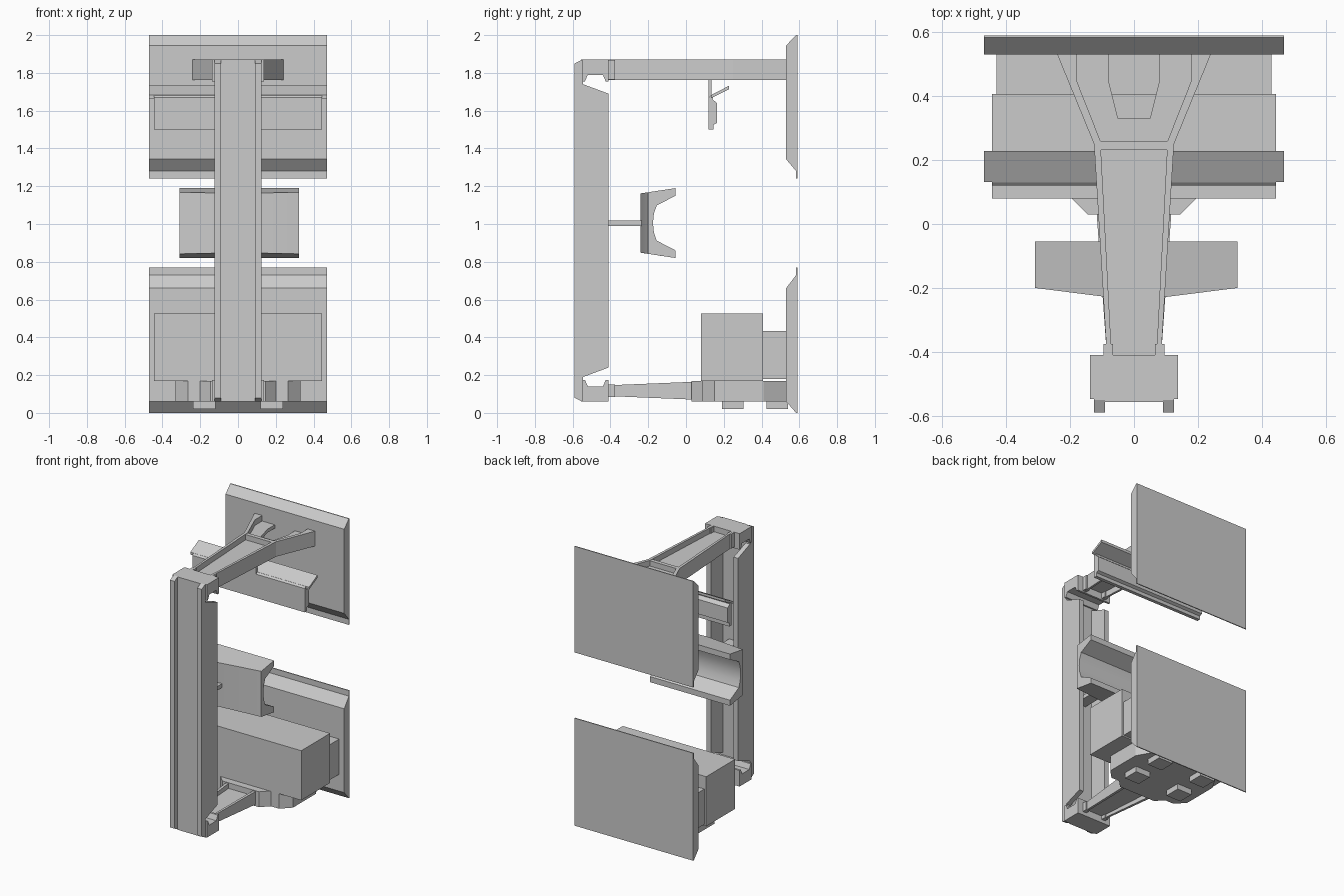
import bpy, bmesh
from mathutils import Vector

if "Cube" in bpy.data.objects:
    bpy.data.objects.remove(bpy.data.objects["Cube"])

MID = 0.965  # mirror height of the column and end caps


def prism(name, pts, a, b, axis="X"):
    """Extrude a closed outline: (y,z) along X or (x,y) along Z."""
    bm = bmesh.new()
    to3 = (lambda p, t: (t, p[0], p[1])) if axis == "X" else (lambda p, t: (p[0], p[1], t))
    face = bm.faces.new([bm.verts.new(to3(p, a)) for p in pts])
    ext = bmesh.ops.extrude_face_region(bm, geom=[face])
    move = Vector((b - a, 0, 0)) if axis == "X" else Vector((0, 0, b - a))
    bmesh.ops.translate(bm, vec=move, verts=[v for v in ext["geom"] if isinstance(v, bmesh.types.BMVert)])
    bmesh.ops.recalc_face_normals(bm, faces=bm.faces)
    me = bpy.data.meshes.new(name)
    bm.to_mesh(me)
    bm.free()
    ob = bpy.data.objects.new(name, me)
    bpy.context.collection.objects.link(ob)
    return ob


def box(name, x0, x1, y0, y1, z0, z1):
    return prism(name, [(x0, y0), (x1, y0), (x1, y1), (x0, y1)], z0, z1, "Z")


def flip_x(pts):
    return [(-x, y) for x, y in pts]


def both(half):
    """Complete a half outline across x = 0."""
    return half + flip_x(half)[::-1]


def flip_z(pts, mid):
    return [(y, 2 * mid - z) for y, z in pts]


# Wall panels with bevelled edges
panel = [(0.59, 1.24), (0.59, 2.0), (0.583, 2.0), (0.53, 1.945), (0.53, 1.343), (0.583, 1.28), (0.583, 1.24)]
prism("upper_back_panel", panel, -0.47, 0.47)
lower_panel = [(0.59, 0), (0.59, 0.77), (0.583, 0.77), (0.583, 0.73), (0.53, 0.66), (0.53, 0.06), (0.583, 0)]
prism("lower_back_panel", lower_panel, -0.47, 0.47)

# Front column: two side rails, a recessed face and notched end caps
rail = [(-0.59, 0.08), (-0.55, 0.06), (-0.545, 0.06), (-0.545, 0.19), (-0.41, 0.24)]
rail += flip_z(rail, MID)[::-1]
for s, side in ((-1, "left"), (1, "right")):
    prism("column_rail_" + side, rail, s * 0.09, s * 0.125)
box("column_face", -0.09, 0.09, -0.557, -0.545, 0.06, 1.87)
cap = [(-0.547, 1.87), (-0.41, 1.87), (-0.41, 1.755), (-0.425, 1.755), (-0.44, 1.79),
       (-0.52, 1.79), (-0.535, 1.755), (-0.547, 1.755)]
prism("column_top_cap", cap, -0.137, 0.137)
prism("column_bottom_cap", flip_z(cap, MID), -0.137, 0.137)

# Upper forked arm
fork = [(0.085, -0.41), (0.125, 0.25), (0.24, 0.53), (0.18, 0.53), (0.18, 0.45), (0.105, 0.26), (0.07, -0.41)]
for pts, side in ((fork, "right"), (flip_x(fork), "left")):
    prism("upper_arm_rail_" + side, pts, 1.763, 1.87, "Z")
prism("upper_arm_web", both([(0.073, -0.41), (0.106, 0.25)]), 1.805, 1.83, "Z")
prism("upper_arm_crossbar", both([(0.104, 0.232), (0.106, 0.26)]), 1.765, 1.868, "Z")
prism("upper_fork_web", both([(0.105, 0.26), (0.18, 0.45), (0.18, 0.53), (0.08, 0.53), (0.08, 0.45), (0.05, 0.33)]),
      1.805, 1.83, "Z")

# Lower tapered arm
parts = []
strip = [(0.085, -0.41), (0.118, 0.05), (0.098, 0.05), (0.07, -0.41)]
for pts, side in ((strip, "right"), (flip_x(strip), "left")):
    parts.append(prism("lower_arm_rail_" + side, pts, 0.07, 0.165, "Z"))
parts.append(prism("lower_arm_web", both([(0.072, -0.41), (0.1, 0.05)]), 0.105, 0.13, "Z"))
for ob in parts:
    for v in ob.data.vertices:
        if v.co.y < -0.4:
            v.co.z = 0.1175 + (v.co.z - 0.1175) * 0.6

# Joints where the arms meet the caps
for s, side in ((-1, "left"), (1, "right")):
    x0, x1 = sorted((s * 0.066, s * 0.096))
    box("upper_joint_" + side, x0, x1, -0.415, -0.375, 1.765, 1.868)
    box("lower_joint_" + side, x0, x1, -0.415, -0.375, 0.085, 0.15)

# Base platform with four feet
prism("base_platform", both([(0.145, 0.03), (0.2, 0.085), (0.265, 0.085), (0.33, 0.15), (0.33, 0.41),
                             (0.26, 0.53)]), 0.06, 0.17, "Z")
for s, side in ((-1, "left"), (1, "right")):
    x0, x1 = sorted((s * 0.12, s * 0.238))
    box("front_foot_" + side, x0, x1, 0.19, 0.305, 0.02, 0.065)
    box("rear_foot_" + side, x0, x1, 0.425, 0.54, 0.02, 0.065)

# Equipment boxes
box("main_box", -0.445, 0.445, 0.08, 0.407, 0.17, 0.525)
box("rear_box", -0.43, 0.43, 0.407, 0.53, 0.18, 0.433)

# Hanging bar with slanted hood
bar = [(0.12, 1.5), (0.145, 1.5), (0.145, 1.525), (0.165, 1.535), (0.165, 1.64), (0.14, 1.66),
       (0.145, 1.675), (0.228, 1.713), (0.228, 1.732), (0.13, 1.68), (0.12, 1.67)]
prism("hanging_bar", bar, -0.445, 0.445)
hood = [(0.132, 1.665), (0.228, 1.713), (0.228, 1.732), (0.132, 1.682)]
prism("hanging_bar_hood", hood, -0.47, 0.47)
box("hanging_bar_stem", -0.06, 0.06, 0.12, 0.135, 1.67, 1.81)

# Curved saddle: front face swells toward the middle
saddle = [(-0.2, 1.168), (-0.2, 0.842), (-0.055, 0.82), (-0.055, 0.86), (-0.155, 0.912), (-0.17, 0.955),
          (-0.175, 1.005), (-0.17, 1.055), (-0.155, 1.098), (-0.055, 1.15), (-0.055, 1.19)]
for s, side in ((-1, "left"), (1, "right")):
    half = prism("saddle_" + side, saddle, 0.007, 0.007 + s * 0.317)
    for v in half.data.vertices:
        if v.co.y < -0.19 and abs(v.co.x - 0.007) < 0.01:
            v.co.y = -0.24
            v.co.z += 0.006 if v.co.z < 1 else -0.006
    half.select_set(True)
    bpy.context.view_layer.objects.active = half
bpy.ops.object.join()
weld = bpy.context.object
weld.name = "saddle"
bm = bmesh.new()
bm.from_mesh(weld.data)
bmesh.ops.delete(bm, geom=[f for f in bm.faces if all(abs(v.co.x - 0.007) < 1e-4 for v in f.verts)],
                 context="FACES_ONLY")
bmesh.ops.remove_doubles(bm, verts=bm.verts, dist=1e-4)
bm.to_mesh(weld.data)
bm.free()
bpy.ops.object.shade_smooth_by_angle(angle=0.62)

# Rod joining the saddle to the column
box("saddle_rod", -0.04, 0.04, -0.55, -0.23, 0.99, 1.018)
